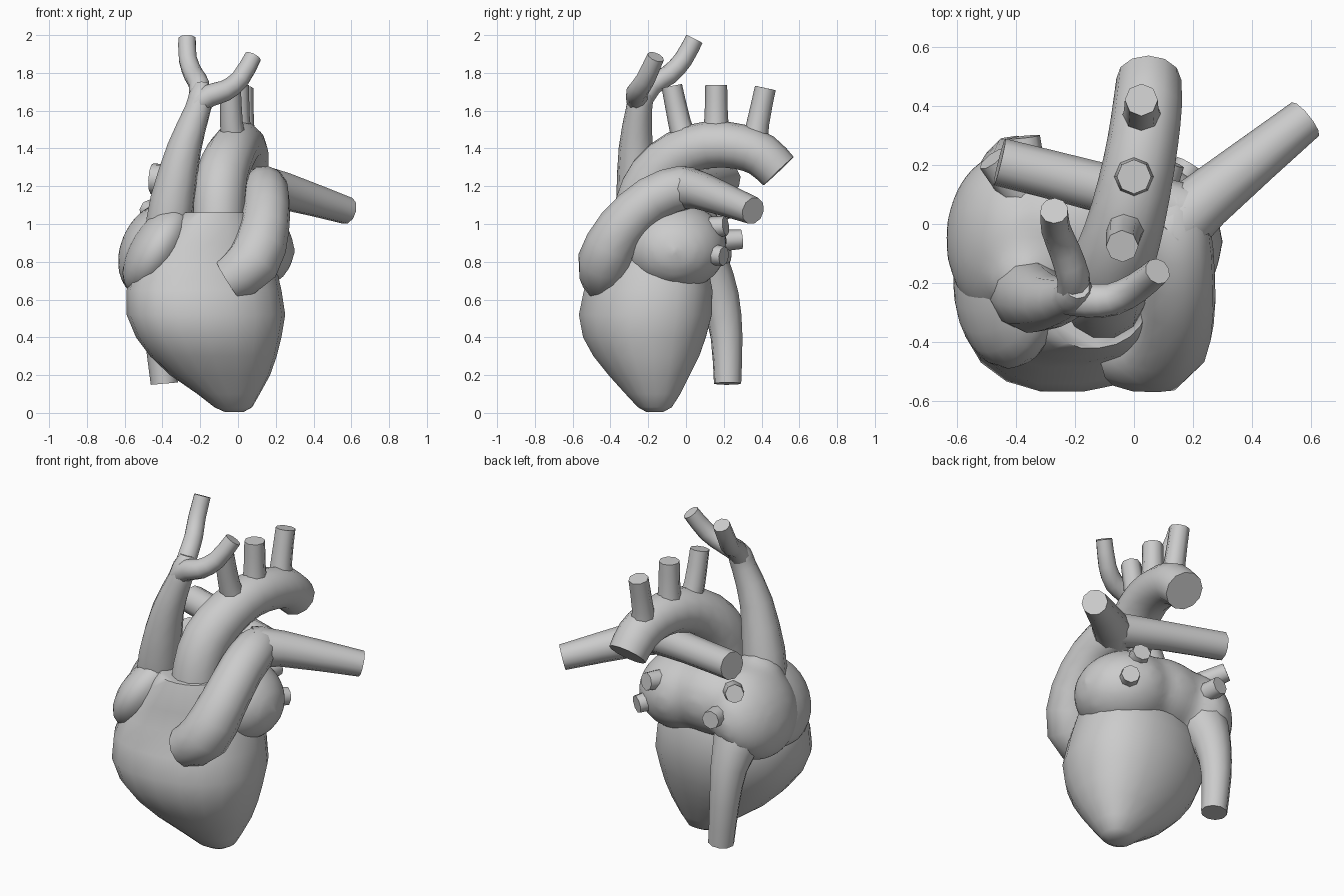
import bpy, bmesh, math
from mathutils import Vector, Matrix

if "Cube" in bpy.data.objects:
    bpy.data.objects.remove(bpy.data.objects["Cube"])

grey = bpy.data.materials.new("plain grey")
grey.diffuse_color = (0.6, 0.6, 0.6, 1)
grey.use_nodes = True
grey.node_tree.nodes["Principled BSDF"].inputs["Base Color"].default_value = grey.diffuse_color


def smooth(ob):
    bpy.ops.object.select_all(action='DESELECT')
    ob.select_set(True)
    bpy.context.view_layer.objects.active = ob
    bpy.ops.object.shade_smooth_by_angle(angle=math.radians(60))


def finish(name, bm):
    bmesh.ops.recalc_face_normals(bm, faces=bm.faces)
    me = bpy.data.meshes.new(name)
    bm.to_mesh(me)
    bm.free()
    ob = bpy.data.objects.new(name, me)
    bpy.context.collection.objects.link(ob)
    me.materials.append(grey)
    smooth(ob)
    return ob


def bridge(bm, rings):
    n = len(rings[0])
    for a, b in zip(rings, rings[1:]):
        for i in range(n):
            j = (i + 1) % n
            bm.faces.new((a[i], a[j], b[j], b[i]))
    bm.faces.new(rings[0])
    bm.faces.new(rings[-1])


def spline(pts, steps):
    """Catmull-Rom through points of any dimension."""
    out = []
    for k in range(len(pts) - 1):
        p0, p1 = pts[max(k - 1, 0)], pts[k]
        p2, p3 = pts[k + 1], pts[min(k + 2, len(pts) - 1)]
        for s in range(steps):
            t = s / steps
            out.append([0.5 * (2 * b + (c - a) * t + (2 * a - 5 * b + 4 * c - d) * t * t
                               + (3 * b - a - 3 * c + d) * t ** 3)
                        for a, b, c, d in zip(p0, p1, p2, p3)])
    return out + [list(pts[-1])]


def vessel(name, pts, sides=10, steps=2):
    """Tube along points (x, y, z, radius) with flat cut ends."""
    path = spline(pts, steps)
    pos = [Vector(p[:3]) for p in path]
    bm = bmesh.new()
    rings, side = [], None
    for i, p in enumerate(pos):
        tan = (pos[min(i + 1, len(pos) - 1)] - pos[max(i - 1, 0)]).normalized()
        if side is None:
            side = tan.orthogonal()
        side = (side - tan * side.dot(tan)).normalized()
        up = tan.cross(side)
        rings.append([bm.verts.new(p + path[i][3] * (side * math.cos(a) + up * math.sin(a)))
                      for a in (2 * math.pi * k / sides for k in range(sides))])
    bridge(bm, rings)
    return finish(name, bm)


def chambers(name, blobs, blend=False):
    """Ellipsoids (centre, radii, tilt about y), optionally melted together."""
    bm = bmesh.new()
    for centre, radii, tilt in blobs:
        m = (Matrix.Translation(centre) @ Matrix.Rotation(math.radians(tilt), 4, 'Y')
             @ Matrix.Diagonal((*radii, 1)))
        bmesh.ops.create_uvsphere(bm, u_segments=20, v_segments=14, radius=1, matrix=m)
    ob = finish(name, bm)
    if blend:
        rm = ob.modifiers.new("melt", 'REMESH')
        rm.mode, rm.voxel_size = 'VOXEL', 0.03
        sm = ob.modifiers.new("relax", 'SMOOTH')
        sm.factor, sm.iterations = 0.5, 8
        bpy.context.view_layer.objects.active = ob
        for mod in ("melt", "relax"):
            bpy.ops.object.modifier_apply(modifier=mod)
        smooth(ob)
    return ob


# Ventricles: stacked rounded rings (z, centre x, centre y, radius x, radius y)
levels = [(0.005, -.02, -.165, .05, .045), (.03, -.025, -.165, .1, .09), (.1, -.05, -.175, .165, .145),
          (.2, -.095, -.195, .265, .215), (.3, -.13, -.21, .335, .28), (.4, -.155, -.22, .385, .325),
          (.52, -.17, -.215, .42, .352), (.65, -.18, -.2, .41, .34), (.78, -.175, -.185, .375, .3),
          (.9, -.15, -.2, .29, .265), (1.0, -.13, -.24, .22, .2), (1.06, -.12, -.26, .17, .16)]
bm = bmesh.new()
rings = []
for z, cx, cy, rx, ry in levels:
    ring = []
    for k in range(20):
        c, s = math.cos(math.pi * k / 10), math.sin(math.pi * k / 10)
        e = 2 / 2.25
        dx = rx * math.copysign(abs(c) ** e, c)
        ring.append(bm.verts.new((cx + dx, cy + .1 * dx + ry * math.copysign(abs(s) ** e, s), z)))
    rings.append(ring)
bridge(bm, rings)
finish("ventricles", bm)

# Atria, melted into one body, with the right flap lying over the front
chambers("atria", [((-.42, -.05, .86), (.205, .3, .275), 25),
                   ((-.36, -.17, 1.0), (.15, .15, .15), 0),
                   ((-.2, .0, .91), (.3, .22, .215), 0),
                   ((.02, -.06, .88), (.285, .28, .235), 12)], blend=True)
chambers("right_flap", [((-.425, -.2, .865), (.145, .29, .265), 32)])

# Aorta and its three branches
vessel("aorta", [(-.105, -.265, .92, .14), (-.1, -.24, 1.1, .14), (-.085, -.17, 1.25, .14),
                 (-.04, -.04, 1.365, .132), (0, .12, 1.42, .125), (.03, .28, 1.41, .12),
                 (.045, .4, 1.365, .117), (.05, .49, 1.28, .11)], 12)
vessel("front_arch_branch", [(-.02, 0, 1.42, .07), (-.035, -.035, 1.54, .06), (-.04, -.075, 1.73, .055)], 8)
vessel("middle_arch_branch", [(.0, .16, 1.45, .075), (0, .16, 1.57, .062), (0, .16, 1.735, .058)], 8)
vessel("rear_arch_branch", [(.03, .36, 1.4, .075), (.025, .38, 1.53, .06), (.025, .42, 1.72, .056)], 8)

# Upper vena cava and its fork
vessel("upper_vena_cava", [(-.37, -.23, .95, .125), (-.345, -.25, 1.13, .12), (-.285, -.265, 1.4, .092),
                           (-.215, -.25, 1.6, .07), (-.195, -.235, 1.68, .066), (-.19, -.215, 1.74, .04)])
vessel("vena_cava_left_fork", [(-.205, -.25, 1.63, .058), (-.205, -.18, 1.735, .056), (-.235, -.09, 1.79, .053),
                               (-.265, -.015, 1.87, .05), (-.27, .045, 1.98, .048)], 10)
vessel("vena_cava_right_fork", [(-.22, -.255, 1.63, .055), (-.15, -.26, 1.68, .06), (-.07, -.255, 1.705, .056),
                                (.01, -.215, 1.765, .051), (.08, -.16, 1.885, .046)], 10)

# Lower vena cava
vessel("lower_vena_cava", [(-.39, .22, .155, .073), (-.41, .215, .4, .085), (-.415, .18, .6, .105),
                           (-.42, .1, .76, .14), (-.4, .02, .88, .16)])

# Pulmonary trunk and its two arteries
vessel("pulmonary_trunk", [(-.05, -.43, .7, .12), (.08, -.43, .8, .145), (.14, -.34, .98, .132),
                           (.15, -.18, 1.13, .125), (.14, -.02, 1.19, .12), (.13, .08, 1.19, .09)], 12)
vessel("left_pulmonary_artery", [(.12, -.03, 1.19, .12), (.24, .08, 1.175, .1), (.58, .355, 1.07, .073)])
vessel("right_pulmonary_artery", [(.16, .04, 1.19, .1), (-.1, .12, 1.215, .085), (-.455, .21, 1.24, .082)])

# Four pulmonary veins
for name, a, b in (("left_upper_vein", (.06, .05, .97), (.12, .21, .99)),
                   ("left_lower_vein", (.1, .05, .85), (.19, .2, .83)),
                   ("right_upper_vein", (-.34, .04, 1.0), (-.48, .22, 1.08)),
                   ("right_lower_vein", (-.34, .03, .9), (-.37, .295, .92))):
    vessel(name, [(*a, .065), (*b, .052)], 8)
